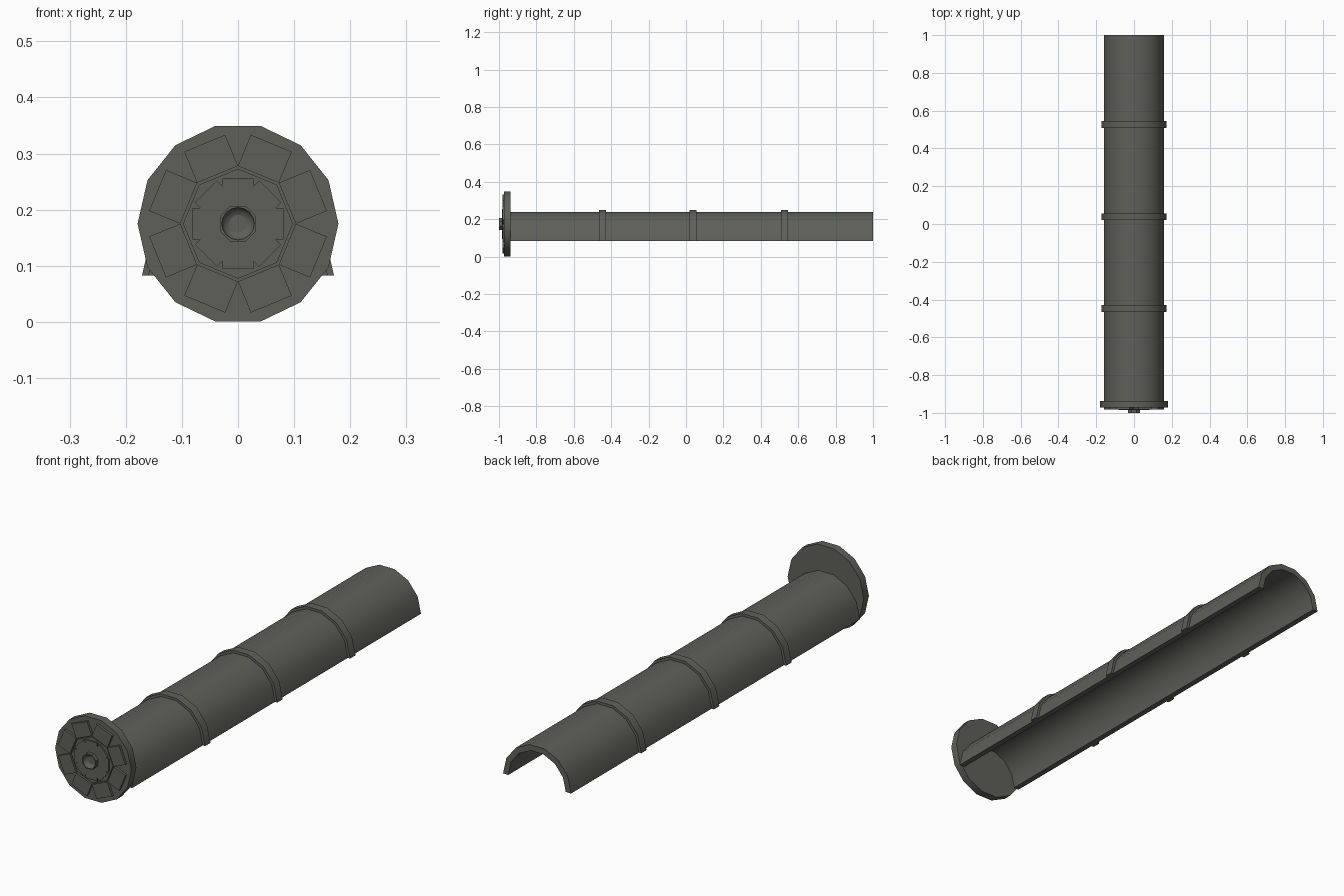
import bpy
import bmesh
from math import sin, cos, pi, hypot, atan2, radians

cube = bpy.data.objects.get("Cube")
if cube:
    bpy.data.objects.remove(cube, do_unlink=True)

clay = bpy.data.materials.new("grey_clay")
clay.use_nodes = True
CLAY = (0.115, 0.115, 0.102, 1)
clay.diffuse_color = CLAY
clay.node_tree.nodes["Principled BSDF"].inputs["Base Color"].default_value = CLAY

DISC_Z = 0.175    # centre height of the end disc
BASE_Z = 0.083    # underside of the half pipe
DISC_FRONT = -0.972


def finish(name, bm):
    bmesh.ops.recalc_face_normals(bm, faces=bm.faces)
    mesh = bpy.data.meshes.new(name)
    bm.to_mesh(mesh)
    bm.free()
    mesh.materials.append(clay)
    obj = bpy.data.objects.new(name, mesh)
    bpy.context.collection.objects.link(obj)
    bpy.ops.object.select_all(action="DESELECT")
    obj.select_set(True)
    bpy.context.view_layer.objects.active = obj
    bpy.ops.object.shade_smooth_by_angle(angle=radians(30))
    return obj


def loft(bm, rings):
    """Join equal rings of points into a closed solid."""
    rows = [[bm.verts.new(p) for p in ring] for ring in rings]
    count = len(rows[0])
    for a, b in zip(rows, rows[1:]):
        for i in range(count):
            j = (i + 1) % count
            bm.faces.new((a[i], a[j], b[j], b[i]))
    bm.faces.new(rows[0])
    bm.faces.new(rows[-1])


def prism(bm, outline, y0, y1):
    loft(bm, [[(x, y, z) for x, z in outline] for y in (y0, y1)])


def polar(r, a, z=DISC_Z):
    return (r * cos(a), z + r * sin(a))


def polygon(r, sides):
    return [polar(r, 2 * pi * i / sides) for i in range(sides)]


def half_pipe(name, outer, inner, y0, y1, steps=7):
    angles = [pi * i / steps for i in range(steps + 1)]
    # Quads across the wall keep the arch ends clean
    bm = bmesh.new()
    rows = []
    for a in angles:
        section = [(outer, y0), (outer, y1), (inner, y1), (inner, y0)]
        row = []
        for r, y in section:
            x, z = polar(r, a, BASE_Z)
            row.append((x, y, z))
        rows.append(row)
    loft(bm, rows)
    return finish(name, bm)


# Long half-round tile and its raised bands
half_pipe("tile_body", 0.16, 0.135, -0.94, 1.0)
for place, y in (("front", -0.447), ("middle", 0.038), ("rear", 0.527)):
    half_pipe(place + "_band", 0.171, 0.15, y - 0.018, y + 0.018)

# Round end disc
bm = bmesh.new()
prism(bm, polygon(0.179, 14), -0.938, DISC_FRONT)
finish("end_disc", bm)

# Eight rectangular petals
bm = bmesh.new()
for k in range(8):
    a = pi / 4 * k
    b = a + pi / 4
    mid = (a + b) / 2
    dx, dz = 0.06 * cos(mid), 0.06 * sin(mid)
    (x0, z0), (x1, z1) = polar(0.103, a), polar(0.103, b)
    petal = [(x0, z0), (x0 + dx, z0 + dz), (x1 + dx, z1 + dz), (x1, z1)]
    prism(bm, petal, DISC_FRONT + 0.002, -0.982)
finish("petals", bm)

# Octagonal centre plate
bm = bmesh.new()
prism(bm, polygon(0.098, 8), DISC_FRONT + 0.002, -0.979)
finish("centre_plate", bm)

# Toothed rosette made of crossed bars
reach, half = 0.081, 0.028
spread = atan2(half, reach)
outline = []
for k in range(8):
    a = pi / 4 * k
    outline += [polar(hypot(reach, half), a - spread),
                polar(hypot(reach, half), a + spread),
                polar(half / sin(pi / 8), a + pi / 8)]
bm = bmesh.new()
prism(bm, outline, -0.977, -0.985)
finish("rosette", bm)

# Octagonal hub with a round hollow
def hub_ring(r, y, octagon=False):
    ring = []
    for i in range(16):
        stretch = 1 / cos(pi / 8) if octagon and i % 2 else 1
        x, z = polar(r * stretch, pi / 8 * i)
        ring.append((x, y, z))
    return ring


bm = bmesh.new()
bowl = [hub_ring(0.029 * cos(t), -1 + 0.018 * sin(t))
        for t in (pi / 2 * i / 6 for i in range(6))]
loft(bm, [hub_ring(0.032, -0.976, True), hub_ring(0.032, -1, True)] + bowl)
finish("hub", bm)
